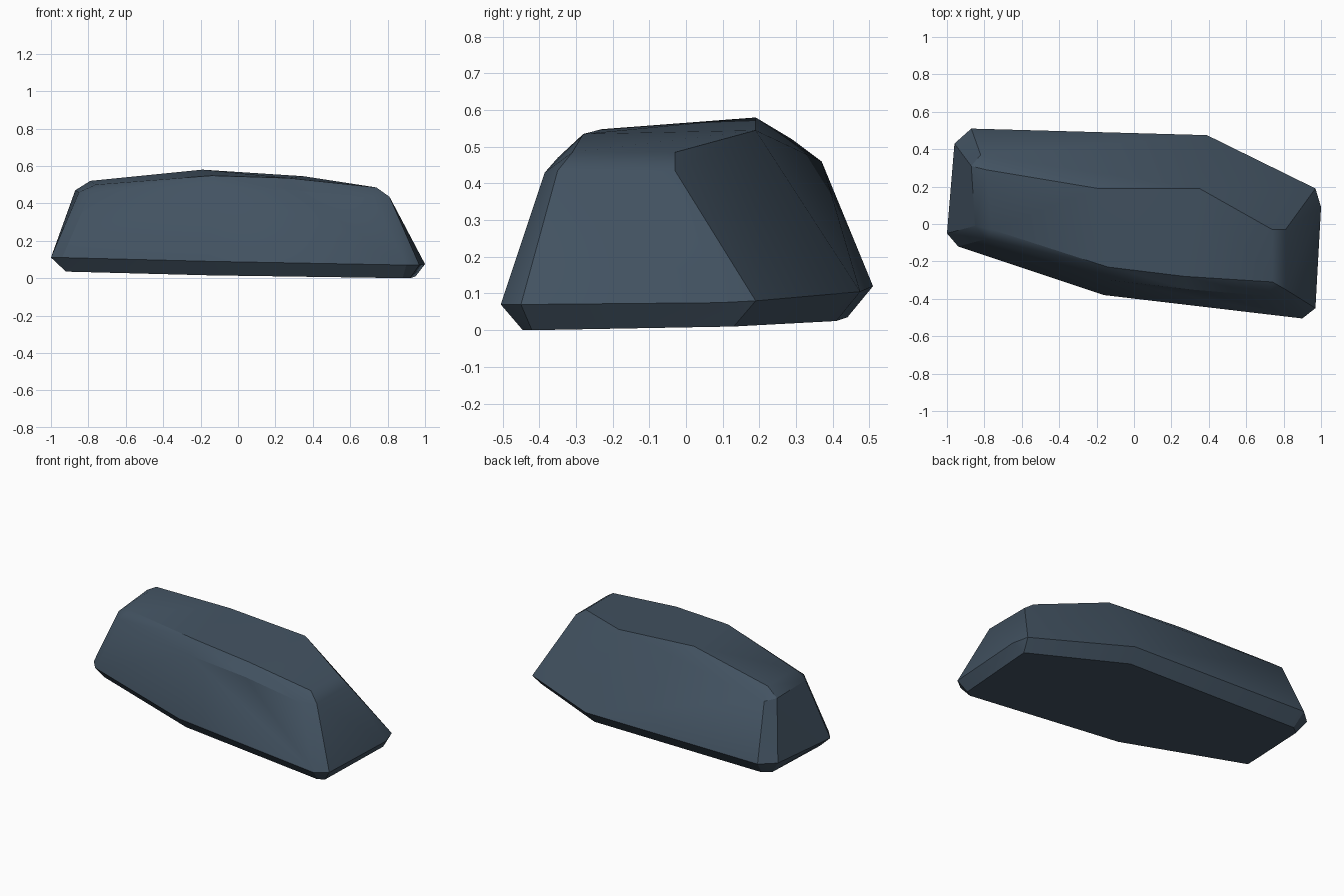
import bpy, bmesh, math

if "Cube" in bpy.data.objects:
    bpy.data.objects.remove(bpy.data.objects["Cube"])

# Rock described as horizontal corner rings, wrapped in a convex hull
base = [(-.92, -.06, .035), (-.15, -.32, .015), (.88, -.445, .0), (.92, -.42, .0),
        (.95, .13, .01), (.37, .41, .025), (-.85, .44, .035), (-.90, .40, .035)]
rim = [(-1, -.05, .11), (-.94, -.12, .11), (-.16, -.38, .09), (.90, -.505, .07),
       (.97, -.45, .07), (1, .09, .075), (.97, .19, .08), (.39, .475, .105),
       (-.87, .51, .12), (-.96, .43, .12)]
shoulder = [(-.85, -.01, .46), (-.79, -.08, .455), (-.13, -.30, .475), (.30, -.35, .47),
            (.72, -.385, .43), (.81, -.35, .435), (.81, -.03, .435),
            (-.82, .37, .46), (-.87, .31, .47)]
crown = [(-.76, -.03, .50), (-.14, -.23, .548), (.27, -.28, .535), (.74, -.31, .485),
         (.74, -.03, .485), (.35, .19, .545), (-.19, .19, .58), (-.79, .29, .52)]

bm = bmesh.new()
for p in base + rim + shoulder + crown:
    bm.verts.new(p)
hull = bmesh.ops.convex_hull(bm, input=bm.verts)
loose = [v for v in bm.verts if not v.link_faces]
bmesh.ops.delete(bm, geom=loose, context='VERTS')
# Merge nearly coplanar triangles into broad facets
bmesh.ops.dissolve_limit(bm, angle_limit=math.radians(3), verts=bm.verts, edges=bm.edges)
bmesh.ops.recalc_face_normals(bm, faces=bm.faces)

mesh = bpy.data.meshes.new("rock")
bm.to_mesh(mesh)
bm.free()
rock = bpy.data.objects.new("rock", mesh)
bpy.context.collection.objects.link(rock)

# Single slate colour
mat = bpy.data.materials.new("slate blue grey")
mat.diffuse_color = (.055, .085, .12, 1)
mat.use_nodes = True
mat.node_tree.nodes["Principled BSDF"].inputs["Base Color"].default_value = mat.diffuse_color
mesh.materials.append(mat)

# Soft facets with sharp main edges
bpy.context.view_layer.objects.active = rock
rock.select_set(True)
bpy.ops.object.shade_smooth_by_angle(angle=math.radians(30))
